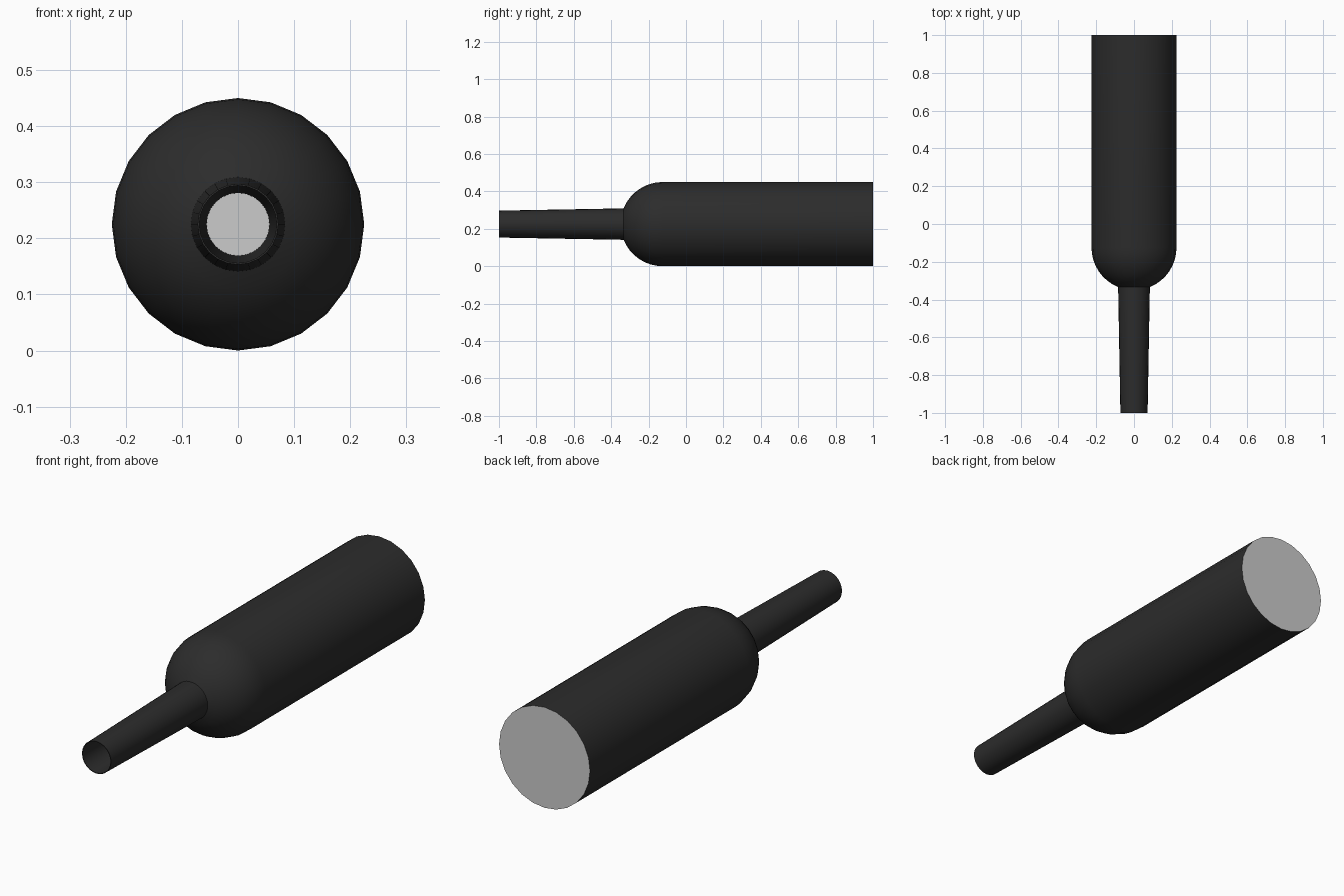
import bpy, bmesh, math

if "Cube" in bpy.data.objects:
    bpy.data.objects.remove(bpy.data.objects["Cube"])

SIDES = 24
R = 0.225          # body radius and axis height
NECK = 0.084       # neck radius where it meets the dome
DOME_Y = -0.125    # dome centre

dark = bpy.data.materials.new("dark")
dark.diffuse_color = (0.025, 0.025, 0.025, 1)
dark.use_nodes = True
dark.node_tree.nodes["Principled BSDF"].inputs["Base Color"].default_value = dark.diffuse_color


def lathe(name, profile, material=None, cap_end=False, flip=False):
    """Revolve (y, radius) points about the y axis at height R."""
    bm = bmesh.new()
    rings = []
    for y, r in profile:
        rings.append([bm.verts.new((r * math.cos(a), y, R + r * math.sin(a)))
                      for a in (2 * math.pi * i / SIDES for i in range(SIDES))])
    for a, b in zip(rings, rings[1:]):
        for i in range(SIDES):
            j = (i + 1) % SIDES
            bm.faces.new((a[i], a[j], b[j], b[i]))
    if cap_end:
        bm.faces.new(rings[-1][::-1] if flip else rings[-1])
    mesh = bpy.data.meshes.new(name)
    bm.to_mesh(mesh)
    bm.free()
    obj = bpy.data.objects.new(name, mesh)
    bpy.context.collection.objects.link(obj)
    if material:
        mesh.materials.append(material)
    bpy.ops.object.select_all(action='DESELECT')
    obj.select_set(True)
    bpy.context.view_layer.objects.active = obj
    bpy.ops.object.shade_smooth_by_angle(angle=math.radians(35))
    return obj


# Body: spherical shoulder running into a straight cylinder
start = math.asin(NECK / R)
steps = 8
dome = []
for i in range(steps + 1):
    t = start + (math.pi / 2 - start) * i / steps
    dome.append((DOME_Y - R * math.cos(t), R * math.sin(t)))
neck_y = dome[0][0]
lathe("body", dome + [(1.0, R)], dark)

# Tapered hollow neck: bore, thin rim, outer wall
lathe("neck", [(neck_y, 0.056), (-1.0, 0.069), (-1.0, 0.072), (neck_y, NECK)], dark)


# Grey discs closing the rear end and the bottom of the bore
def disc(name, y, r, turn):
    bpy.ops.mesh.primitive_circle_add(vertices=SIDES, radius=r, fill_type='NGON',
                                      location=(0, y, R), rotation=(turn, 0, 0))
    bpy.context.object.name = name


disc("rear_cap", 1.0, R, -math.pi / 2)
disc("bore_end", neck_y, 0.056, math.pi / 2)
